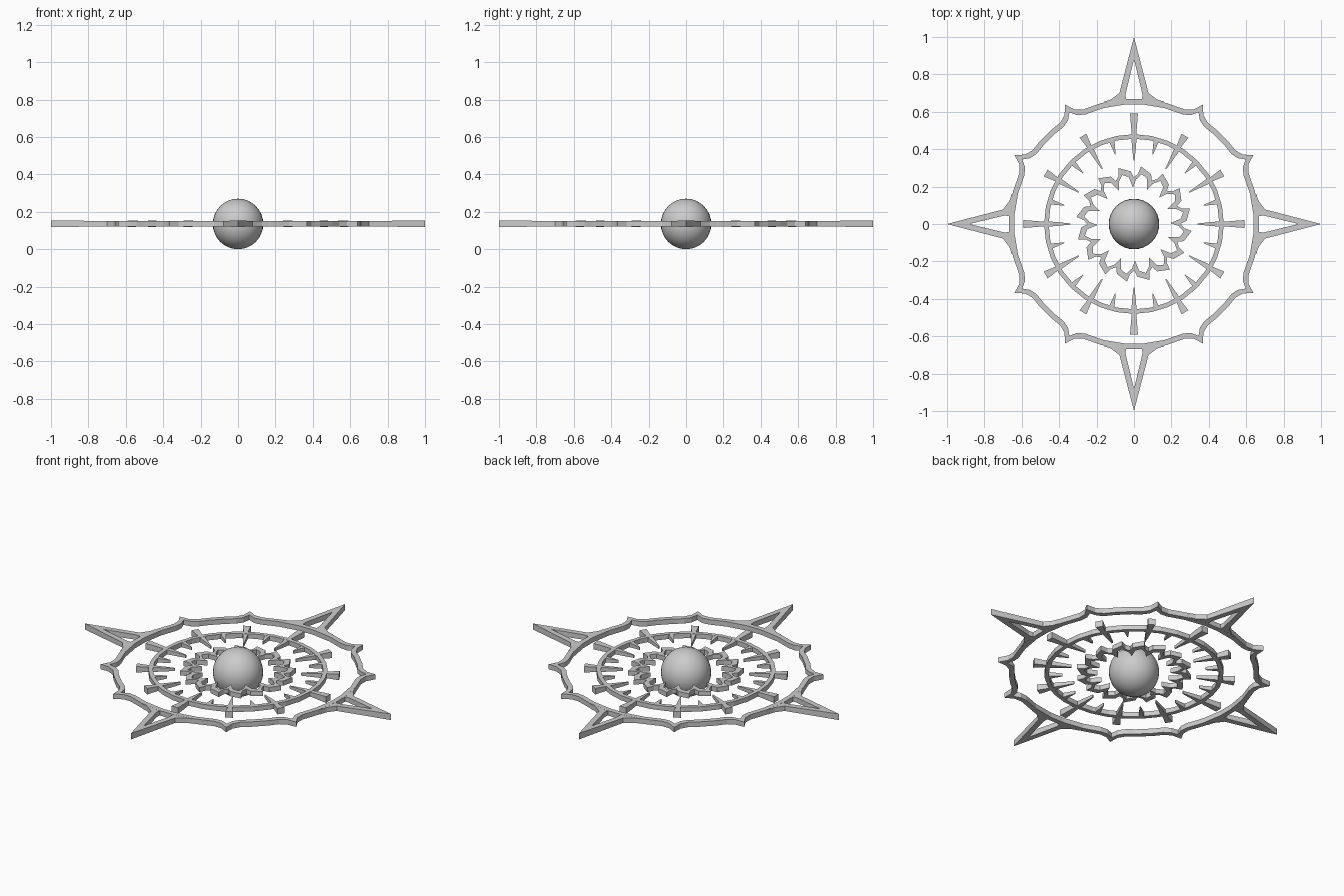
import bpy, bmesh
from math import sin, cos, radians, pi

if "Cube" in bpy.data.objects:
    bpy.data.objects.remove(bpy.data.objects["Cube"])

ZC = 0.136


def polar(r, deg):
    return (r * cos(radians(deg)), r * sin(radians(deg)))


def spin(p, deg):
    c, s = cos(radians(deg)), sin(radians(deg))
    return (p[0] * c - p[1] * s, p[0] * s + p[1] * c)


def strip(bm, outer, inner, half, closed=True):
    """Flat band between two equal-length point lists, with thickness."""
    def lift(p, side):
        h = half(p) if callable(half) else half
        return bm.verts.new((p[0], p[1], ZC + side * h))
    ot, it = [lift(p, 1) for p in outer], [lift(p, 1) for p in inner]
    ob, ib = [lift(p, -1) for p in outer], [lift(p, -1) for p in inner]
    n = len(outer)
    for i in range(n if closed else n - 1):
        j = (i + 1) % n
        bm.faces.new((ot[i], ot[j], it[j], it[i]))
        bm.faces.new((ob[j], ob[i], ib[i], ib[j]))
        bm.faces.new((ob[i], ob[j], ot[j], ot[i]))
        bm.faces.new((ib[j], ib[i], it[i], it[j]))
    if not closed:
        bm.faces.new((ob[0], ot[0], it[0], ib[0]))
        bm.faces.new((ot[-1], ob[-1], ib[-1], it[-1]))


def finish(bm, name):
    bmesh.ops.recalc_face_normals(bm, faces=bm.faces)
    me = bpy.data.meshes.new(name)
    bm.to_mesh(me)
    bm.free()
    ob = bpy.data.objects.new(name, me)
    bpy.context.collection.objects.link(ob)
    return ob


# central ball
bpy.ops.mesh.primitive_uv_sphere_add(segments=32, ring_count=16, radius=0.135, location=(0, 0, 0.135))
bpy.context.object.name = "central_ball"
bpy.ops.object.shade_smooth()

# jagged inner ring: 16 slanted teeth (angle offset, outer radius / inner radius)
bm = bmesh.new()
outer, inner = [], []
for k in range(16):
    a = 83 - 22.5 * k
    outer += [polar(0.31, a), polar(0.282, a - 12), polar(0.25, a - 15), polar(0.268, a - 20)]
    inner += [polar(0.27, a - 2), polar(0.252, a - 9), polar(0.195, a - 14), polar(0.238, a - 18)]
strip(bm, outer, inner, 0.014)
finish(bm, "jagged_ring")

# middle ring
bm = bmesh.new()
N = 32
strip(bm, [polar(0.48, 360 * i / N) for i in range(N)],
      [polar(0.456, 360 * i / N) for i in range(N)], 0.014)
finish(bm, "middle_ring")

# tapered teeth on the middle ring
bm = bmesh.new()


def tooth(r0, w0, r1, w1, h0, h1, deg):
    side = lambda s: [spin((r0, s * w0), deg), spin((r1, s * w1), deg)]
    mid = (r0 + r1) / 2
    strip(bm, side(1), side(-1),
          lambda p: h0 if (p[0] ** 2 + p[1] ** 2) ** 0.5 < mid else h1, closed=False)


for k in range(24):
    a = 15 * k
    if k % 2:
        tooth(0.385, 0.002, 0.462, 0.015, 0.008, 0.0135, a)
    else:
        tooth(0.34, 0.003, 0.462, 0.015, 0.008, 0.0135, a)
        tooth(0.475, 0.012, 0.59 if k % 6 == 0 else 0.545, 0.021, 0.0135, 0.018, a)
finish(bm, "ring_teeth")

# outer ring with eight small cusps
bm = bmesh.new()
outer, inner = [], []
for q in range(4):
    for c in (30, 60):
        for d, ro, ri in ((-6, 0.670, 0.641), (-2.5, 0.690, 0.656), (0, 0.738, 0.690),
                          (2.5, 0.690, 0.656), (6, 0.670, 0.641)):
            outer.append(polar(ro, 90 * q + c + d))
            inner.append(polar(ri, 90 * q + c + d))
        mid = 45 if c == 30 else 90
        for d in (-4, 4) if c == 30 else (-15, -4, 4, 15):
            outer.append(polar(0.670, 90 * q + mid + d))
            inner.append(polar(0.641, 90 * q + mid + d))
strip(bm, outer, inner, 0.0145)
finish(bm, "outer_ring")

# four hollow spikes on the outer ring
bm = bmesh.new()
leg_out = [(0.652, 0.165), (0.665, 0.125), (0.70, 0.078), (1.0, 0.0)]
leg_in = [(0.650, 0.040), (0.668, 0.043), (0.695, 0.045), (0.88, 0.0)]
full_out = leg_out + [(x, -y) for x, y in leg_out[-2::-1]]
full_in = leg_in + [(x, -y) for x, y in leg_in[-2::-1]]
for q in range(4):
    strip(bm, [spin(p, 90 * q) for p in full_out], [spin(p, 90 * q) for p in full_in],
          lambda p: 0.014 + 0.012 * max(0, (p[0] ** 2 + p[1] ** 2) ** 0.5 - 0.67), closed=False)
finish(bm, "spikes")
